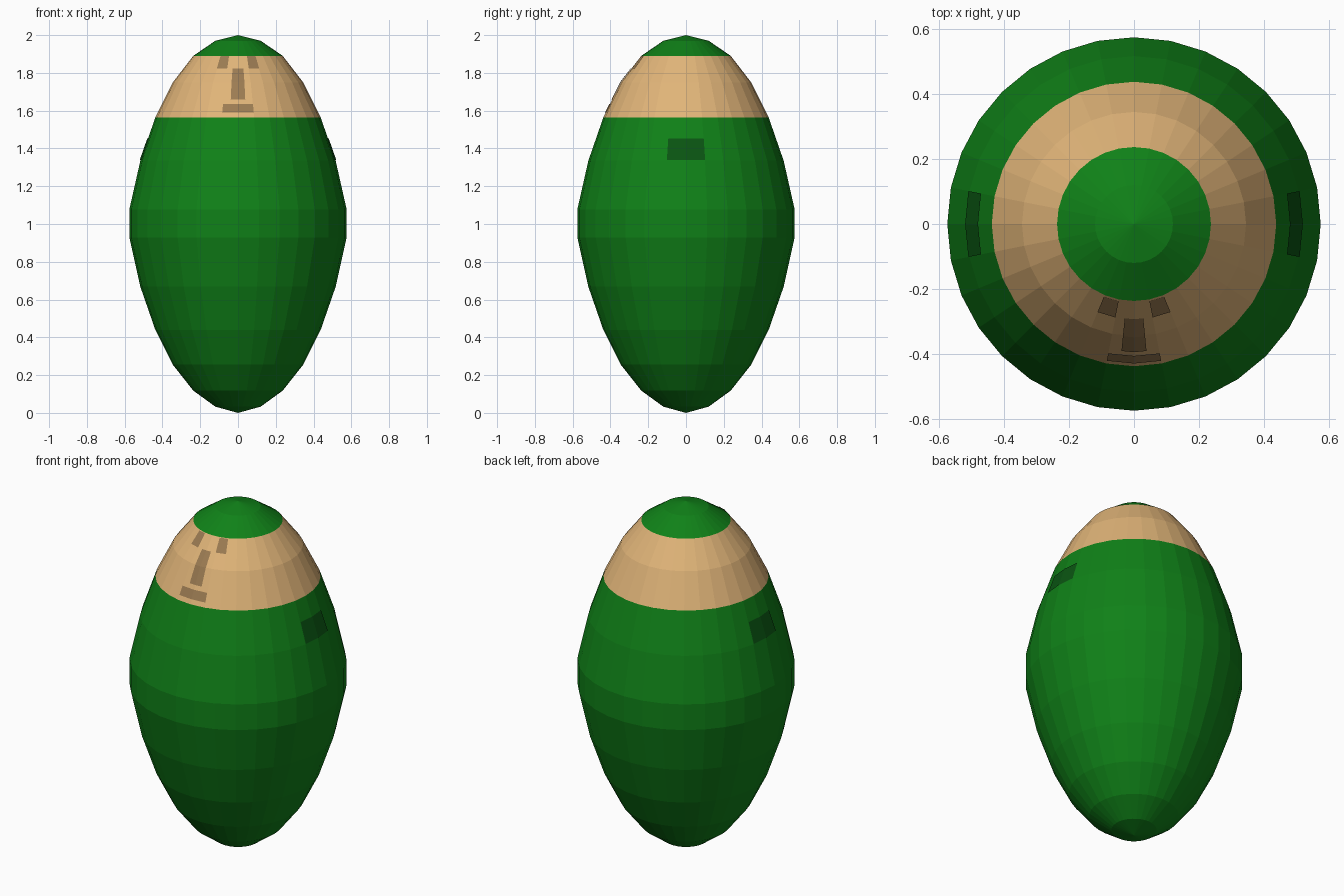
import bpy, bmesh
from math import sin, cos, pi, radians

if "Cube" in bpy.data.objects:
    bpy.data.objects.remove(bpy.data.objects["Cube"])

SEGS = 32
STEP = 2 * pi / SEGS
# (radius, height) of the egg-shaped shell
PROFILE = [(0, 0), (.12, .033), (.237, .118), (.345, .255), (.438, .44), (.517, .668),
           (.575, .928), (.575, 1.078), (.517, 1.335), (.438, 1.563), (.345, 1.75),
           (.237, 1.89), (.12, 1.97), (0, 2)]


def material(name, rgb):
    m = bpy.data.materials.new(name)
    m.diffuse_color = (*rgb, 1)
    m.use_nodes = True
    m.node_tree.nodes["Principled BSDF"].inputs["Base Color"].default_value = m.diffuse_color
    return m


green = material("green", (.005, .22, .009))
tan = material("tan", (.75, .46, .19))
dark_green = material("dark_green", (.003, .09, .006))
dark_tan = material("dark_tan", (.33, .20, .085))


def finish(name, bm, mat):
    bmesh.ops.remove_doubles(bm, verts=bm.verts, dist=1e-5)
    me = bpy.data.meshes.new(name)
    bm.to_mesh(me)
    bm.free()
    me.materials.append(mat)
    ob = bpy.data.objects.new(name, me)
    bpy.context.collection.objects.link(ob)
    return ob


def lathe(name, profile, mat):
    bm = bmesh.new()
    vs = [bm.verts.new((r, 0, z)) for r, z in profile]
    es = [bm.edges.new(p) for p in zip(vs, vs[1:])]
    bmesh.ops.spin(bm, geom=vs + es, cent=(0, 0, 0), axis=(0, 0, 1),
                   angle=2 * pi, steps=SEGS, use_merge=True)
    bmesh.ops.remove_doubles(bm, verts=bm.verts, dist=1e-5)
    bmesh.ops.recalc_face_normals(bm, faces=bm.faces)
    # an open band may recalculate inward, so point it outward
    f = max(bm.faces, key=lambda f: f.calc_center_median().xy.length)
    if f.normal.xy.dot(f.calc_center_median().xy) < 0:
        bmesh.ops.reverse_faces(bm, faces=bm.faces)
    return finish(name, bm, mat)


def radius_at(z):
    for (r0, z0), (r1, z1) in zip(PROFILE, PROFILE[1:]):
        if z0 <= z <= z1:
            return r0 + (r1 - r0) * (z - z0) / (z1 - z0)


def patch(name, heading, a0, a1, z0, z1, mat):
    """Thin marking lying on the faceted shell; a0, a1 are in facet widths."""
    cols = [a0] + [k for k in range(-3, 4) if a0 < k < a1] + [a1]
    rows = [z0] + [z for _, z in PROFILE if z0 < z < z1] + [z1]
    bm = bmesh.new()
    grid = []
    for z in rows:
        line = []
        for a in cols:
            facet = cos(STEP / 2) / cos((a % 1 - .5) * STEP)
            r = radius_at(z) * facet + .004
            t = radians(heading) + a * STEP
            line.append(bm.verts.new((r * cos(t), r * sin(t), z + .001)))
        grid.append(line)
    for lo, hi in zip(grid, grid[1:]):
        for i in range(len(cols) - 1):
            bm.faces.new((lo[i], lo[i + 1], hi[i + 1], hi[i]))
    return finish(name, bm, mat)


# shell sections
lathe("body", PROFILE[:10], green)
lathe("face_band", PROFILE[9:12], tan)
lathe("cap", PROFILE[11:], green)

# face markings on the front
patch("eye_left", -90, -2, -1, 1.822, 1.888, dark_tan)
patch("eye_right", -90, 1, 2, 1.822, 1.888, dark_tan)
patch("nose", -90, -.5, .5, 1.658, 1.822, dark_tan)
patch("mouth", -90, -1, 1, 1.588, 1.635, dark_tan)

# side markings
for side, heading in (("right", 0), ("left", 180)):
    patch("side_mark_" + side, heading, -1, 1, 1.338, 1.452, dark_green)
